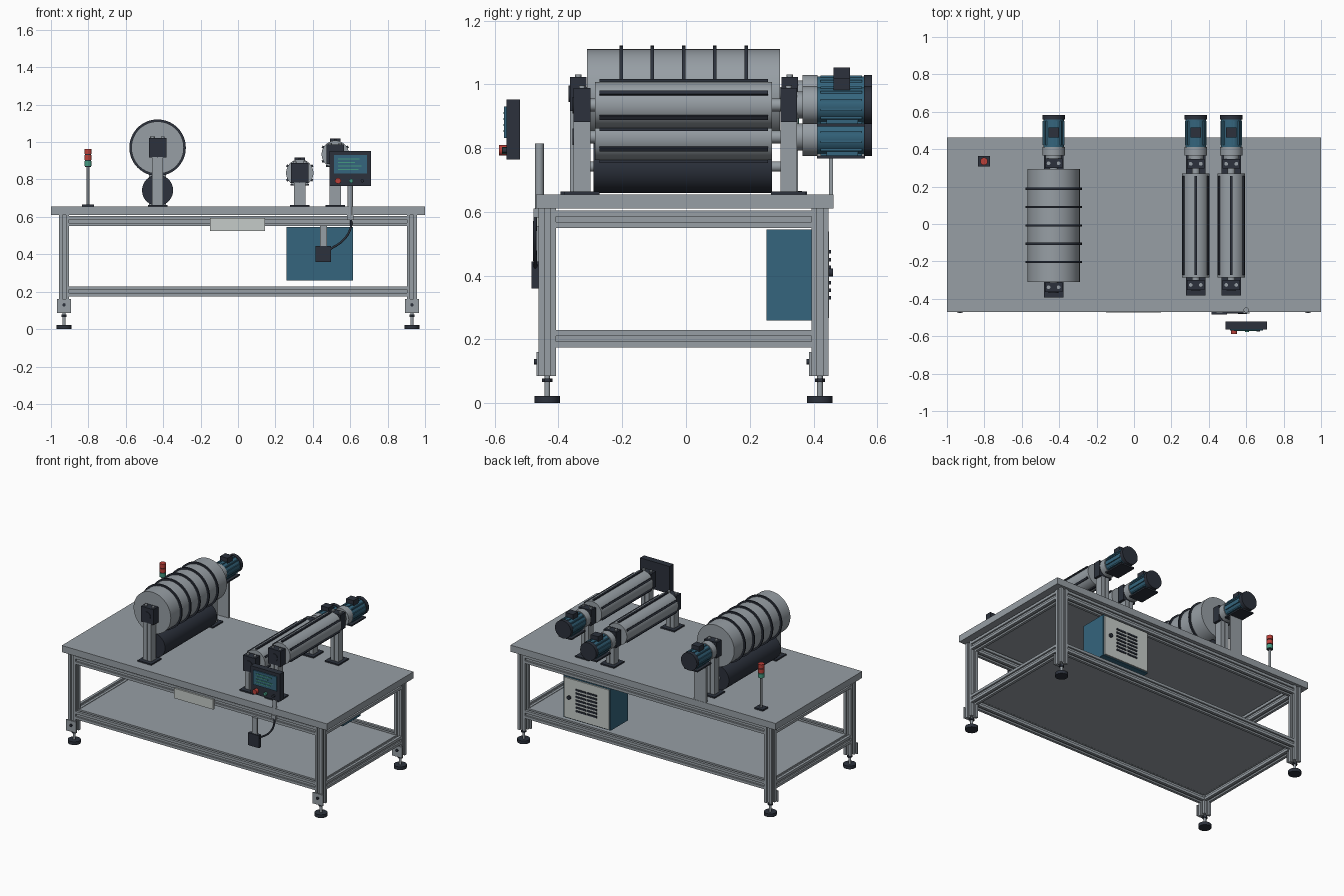
import bpy, bmesh, math
from mathutils import Matrix, Vector

if "Cube" in bpy.data.objects:
    bpy.data.objects.remove(bpy.data.objects["Cube"])


def material(name, rgb):
    m = bpy.data.materials.new(name)
    m.diffuse_color = (*rgb, 1)
    m.use_nodes = True
    m.node_tree.nodes["Principled BSDF"].inputs["Base Color"].default_value = m.diffuse_color
    return m


STEEL = material("steel_grey", (0.31, 0.345, 0.375))
DARK = material("dark_slate", (0.025, 0.031, 0.045))
BLUE = material("teal_blue", (0.035, 0.13, 0.205))
LIGHT = material("light_panel", (0.56, 0.60, 0.58))
RED = material("signal_red", (0.50, 0.05, 0.04))
GREEN = material("signal_green", (0.06, 0.32, 0.22))


def finish(name, bm, mat, smooth=False):
    me = bpy.data.meshes.new(name)
    bmesh.ops.recalc_face_normals(bm, faces=bm.faces)
    bm.to_mesh(me)
    bm.free()
    me.materials.append(mat)
    if smooth:
        for p in me.polygons:
            p.use_smooth = True
        me.set_sharp_from_angle(angle=math.radians(35))
    ob = bpy.data.objects.new(name, me)
    bpy.context.collection.objects.link(ob)
    return ob


def box(name, x, y, z, mat):
    """Box from (low, high) pairs."""
    bm = bmesh.new()
    size = Matrix.Diagonal((x[1] - x[0], y[1] - y[0], z[1] - z[0], 1))
    mid = Matrix.Translation((sum(x) / 2, sum(y) / 2, sum(z) / 2))
    bmesh.ops.create_cube(bm, size=1, matrix=mid @ size)
    return finish(name, bm, mat)


TURN = {"x": Matrix.Rotation(math.pi / 2, 4, "Y"),
        "y": Matrix.Rotation(-math.pi / 2, 4, "X"), "z": Matrix()}


def cyl(name, axis, start, length, r, mat, sides=32):
    """Cylinder growing from start along an axis."""
    bm = bmesh.new()
    m = Matrix.Translation(start) @ TURN[axis] @ Matrix.Translation((0, 0, length / 2))
    bmesh.ops.create_cone(bm, cap_ends=True, segments=sides, radius1=r,
                          radius2=r, depth=length, matrix=m)
    return finish(name, bm, mat, True)


def slotted_bar(name, axis, start, length, w=0.054):
    """Square extrusion with one slot along each side."""
    h, s, d = w / 2, w * 0.17, w * 0.2
    side = [(-h, -h), (-s, -h), (-s, -h + d), (s, -h + d), (s, -h)]
    bm = bmesh.new()
    ring = []
    for k in range(4):
        rot = Matrix.Rotation(k * math.pi / 2, 3, "Z")
        ring += [bm.verts.new(rot @ Vector((a, b, 0))) for a, b in side]
    f = bm.faces.new(ring)
    new = bmesh.ops.extrude_face_region(bm, geom=[f])["geom"]
    bmesh.ops.translate(bm, vec=(0, 0, length),
                        verts=[v for v in new if isinstance(v, bmesh.types.BMVert)])
    bm.transform(Matrix.Translation(start) @ TURN[axis])
    return finish(name, bm, STEEL)


# Table top and lower shelf
box("table_top", (-1, 1), (-0.47, 0.463), (0.61, 0.655), STEEL)
box("lower_shelf", (-0.92, 0.92), (-0.425, 0.41), (0.212, 0.226), STEEL)

# Frame: legs, feet and rails
YF, YB, XL = -0.435, 0.42, 0.93
for x in (-XL, XL):
    for y in (YF, YB):
        slotted_bar("leg", "z", (x, y, 0.085), 0.525)
        cyl("foot_pad", "z", (x, y, 0), 0.022, 0.04, DARK)
        cyl("foot_stem", "z", (x, y, 0.02), 0.066, 0.009, STEEL, 16)
        cyl("foot_nut", "z", (x, y, 0.066), 0.012, 0.016, DARK, 6)
        box("foot_plate", (x - 0.038, x + 0.038), (y - 0.034, y - 0.026), (0.085, 0.16), STEEL)
        cyl("foot_bolt", "y", (x, y - 0.042, 0.13), 0.01, 0.009, DARK, 12)
    for z in (0.202, 0.577):
        slotted_bar("side_rail", "y", (x, YF + 0.026, z), YB - YF - 0.052)
for y in (YF, YB):
    for z in (0.202, 0.577):
        slotted_bar("long_rail", "x", (-XL + 0.026, y, z), 2 * XL - 0.052)

# Blank front plate
box("front_plate", (-0.15, 0.145), (-0.474, -0.462), (0.525, 0.593), LIGHT)

# Control cabinet with rear door, vents and latch
box("cabinet", (0.26, 0.615), (0.252, 0.44), (0.26, 0.545), BLUE)
box("cabinet_door", (0.268, 0.607), (0.44, 0.449), (0.267, 0.538), LIGHT)
for i in range(7):
    z = 0.325 + i * 0.024
    for x0 in (0.355, 0.44):
        box("vent_slot", (x0, x0 + 0.075), (0.448, 0.455), (z, z + 0.011), DARK)
cyl("door_latch", "y", (0.565, 0.445, 0.41), 0.016, 0.013, DARK, 16)


def support(x, y, z_axis):
    """Base plate, twin posts and bearing block for one shaft end."""
    s = 1 if y > 0 else -1
    box("support_base", (x - 0.052, x + 0.052), (y - 0.055, y + 0.055), (0.655, 0.664), DARK)
    for dx in (-0.016, 0.016):
        box("support_post", (x + dx - 0.014, x + dx + 0.014), (y - 0.026, y + 0.026),
            (0.664, z_axis - 0.05), STEEL)
    box("post_web", (x - 0.01, x + 0.01), (y - 0.018, y + 0.018), (0.664, z_axis - 0.05), STEEL)
    box("bearing_block", (x - 0.047, x + 0.047), (y - 0.026, y + 0.026),
        (z_axis - 0.053, z_axis + 0.053), DARK)
    for dx in (-0.027, 0.027):
        cyl("bearing_bolt", "z", (x + dx, y, z_axis + 0.053), 0.008, 0.01, STEEL, 12)
    cyl("bearing_cap", "y", (x, y + s * 0.026 - 0.004, z_axis), 0.008, 0.026, DARK, 24)


def motor(x, z):
    """Gear head, finned body, fan cover and terminal box."""
    cyl("coupling", "y", (x, 0.345, z), 0.03, 0.042, STEEL)
    cyl("gear_head", "y", (x, 0.365, z), 0.047, 0.06, STEEL)
    cyl("motor_body", "y", (x, 0.412, z), 0.15, 0.055, BLUE)
    for k in range(12):
        a = math.tau * k / 12 + math.tau / 24
        c, s = math.cos(a) * 0.056, math.sin(a) * 0.056
        box("motor_fin", (x + c - 0.004, x + c + 0.004), (0.422, 0.552),
            (z + s - 0.004, z + s + 0.004), BLUE)
    cyl("fan_cover", "y", (x, 0.558, z), 0.025, 0.06, DARK)
    box("terminal_box", (x - 0.028, x + 0.028), (0.462, 0.515), (z + 0.045, z + 0.083), DARK)
    box("motor_foot", (x - 0.05, x + 0.05), (0.41, 0.562), (z - 0.068, z - 0.058), DARK)
    box("motor_pad", (x - 0.03, x + 0.03), (0.44, 0.54), (z - 0.06, z - 0.045), BLUE)


# Large drum with bands, above a dark pressure roller
DX, DZ = -0.43, 0.97
cyl("drum", "y", (DX, -0.31, DZ), 0.605, 0.14, STEEL, 64)
for i in range(5):
    cyl("drum_band", "y", (DX, -0.209 + i * 0.098, DZ), 0.011, 0.151, DARK, 64)
cyl("drum_shaft", "y", (DX, -0.345, DZ), 0.7, 0.022, STEEL, 24)
cyl("pressure_roller", "y", (DX, -0.29, 0.742), 0.56, 0.083, DARK, 48)
cyl("pressure_shaft", "y", (DX, -0.34, 0.742), 0.66, 0.016, STEEL, 24)
for y in (-0.338, 0.325):
    support(DX, y, DZ)
motor(DX, DZ)
box("motor_bracket", (DX - 0.045, DX + 0.045), (0.449, 0.461), (0.655, DZ - 0.06), STEEL)

# Two barred rollers at different heights
for x, z in ((0.33, 0.835), (0.52, 0.935)):
    cyl("barred_roller", "y", (x, -0.285, z), 0.555, 0.073, STEEL, 48)
    cyl("roller_shaft", "y", (x, -0.345, z), 0.7, 0.02, STEEL, 24)
    for k in range(6):
        a = math.pi / 6 + k * math.pi / 3
        bar = box("roller_bar", (0.068, 0.081), (-0.272, 0.257), (-0.0065, 0.0065), DARK)
        bar.data.transform(Matrix.Translation((x, 0, z)) @ Matrix.Rotation(-a, 4, "Y"))
    for y in (-0.326, 0.322):
        support(x, y, z)
    motor(x, z)

# Operator panel with screen, text bars and buttons
box("panel_case", (0.488, 0.71), (-0.563, -0.52), (0.765, 0.952), DARK)
box("panel_screen", (0.512, 0.69), (-0.570, -0.563), (0.832, 0.93), BLUE)
for i, w in enumerate((0.11, 0.125, 0.09, 0.115)):
    z = 0.85 + i * 0.019
    box("screen_bar", (0.535, 0.535 + w), (-0.573, -0.569), (z, z + 0.006), GREEN)
cyl("stop_button", "y", (0.535, -0.587, 0.793), 0.025, 0.016, RED, 24)
cyl("start_button", "y", (0.605, -0.577, 0.793), 0.015, 0.011, GREEN, 24)
cyl("aux_button", "y", (0.665, -0.575, 0.793), 0.013, 0.009, DARK, 24)
cyl("panel_post", "z", (0.6, -0.46, 0.60), 0.215, 0.014, STEEL, 24)
box("post_clamp", (0.582, 0.618), (-0.478, -0.455), (0.583, 0.61), STEEL)

# Junction box, its bracket and cable
box("junction_box", (0.415, 0.497), (-0.484, -0.460), (0.36, 0.445), DARK)
box("junction_bracket", (0.438, 0.476), (-0.477, -0.462), (0.44, 0.555), STEEL)
curve = bpy.data.curves.new("cable", "CURVE")
curve.dimensions = "3D"
curve.bevel_depth = 0.006
curve.bevel_resolution = 3
sp = curve.splines.new("BEZIER")
pts = [(0.49, -0.472, 0.425), (0.565, -0.474, 0.478), (0.602, -0.474, 0.54), (0.605, -0.472, 0.595)]
sp.bezier_points.add(len(pts) - 1)
for bp, p in zip(sp.bezier_points, pts):
    bp.co = p
    bp.handle_left_type = bp.handle_right_type = "AUTO"
curve.materials.append(DARK)
bpy.context.collection.objects.link(bpy.data.objects.new("cable", curve))

# Stack light
LX, LY = -0.802, 0.335
box("light_base", (LX - 0.032, LX + 0.032), (LY - 0.028, LY + 0.028), (0.655, 0.665), DARK)
cyl("light_pole", "z", (LX, LY, 0.66), 0.21, 0.007, STEEL, 16)
for i, mat in enumerate((GREEN, RED, RED)):
    z = 0.868 + i * 0.032
    cyl("light_ring", "z", (LX, LY, z), 0.004, 0.016, DARK, 24)
    cyl("light_lens", "z", (LX, LY, z + 0.004), 0.027, 0.02, mat, 24)
